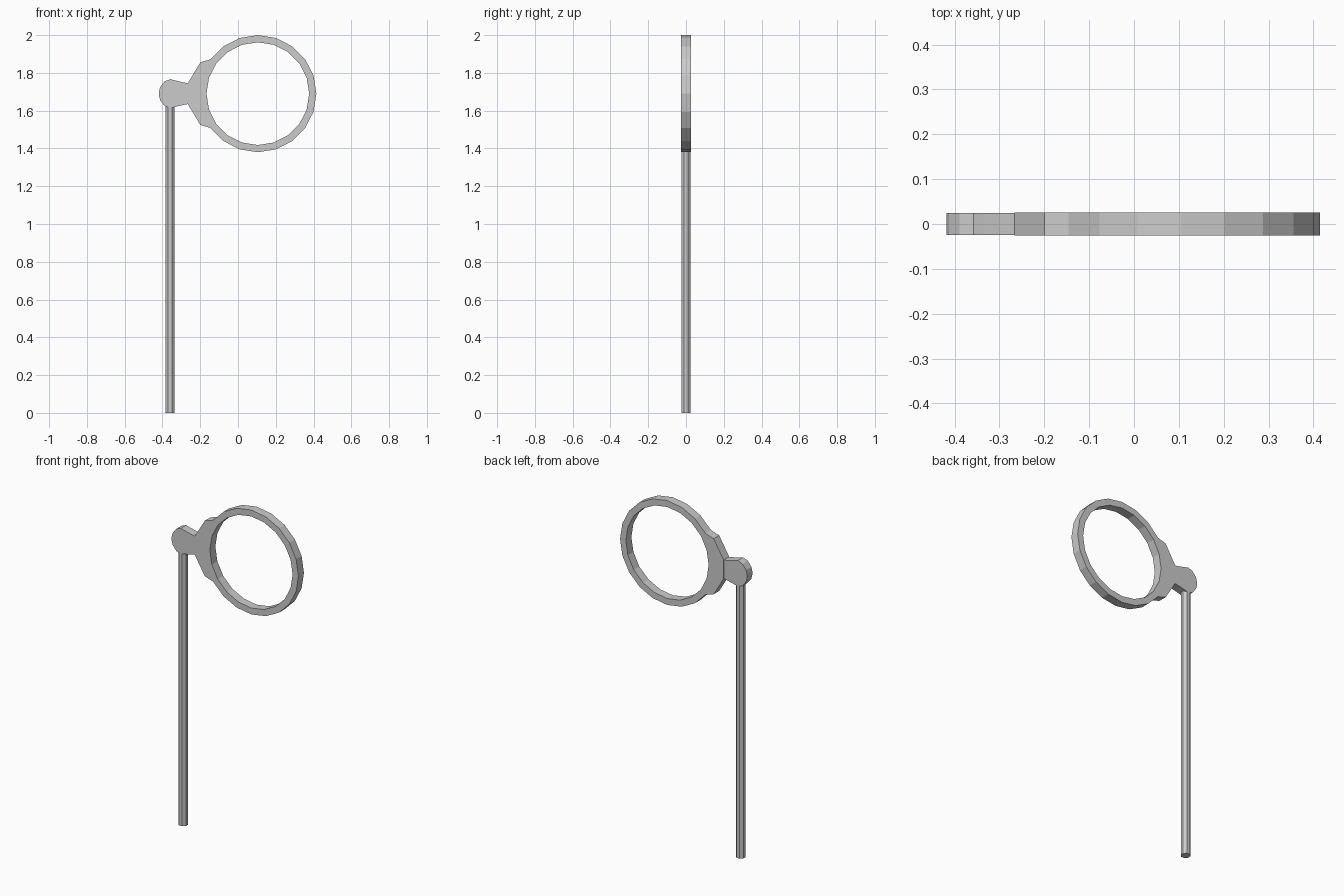
import bpy, bmesh, math

if "Cube" in bpy.data.objects:
    bpy.data.objects.remove(bpy.data.objects["Cube"])

CX, CZ = 0.105, 1.69      # ring centre
R_OUT, R_IN = 0.31, 0.272
SIDES = 20


def ring_point(r, i):
    a = 2 * math.pi * i / SIDES
    return (CX + r * math.cos(a), CZ + r * math.sin(a))


def plate(name, polygons, half):
    """Flat plate in the xz plane made of adjoining polygons, extruded along y."""
    bm = bmesh.new()
    faces = [bm.faces.new([bm.verts.new((x, -half, z)) for x, z in p]) for p in polygons]
    bmesh.ops.remove_doubles(bm, verts=bm.verts[:], dist=1e-5)
    ext = bmesh.ops.extrude_face_region(bm, geom=bm.faces[:], use_keep_orig=True)
    moved = [g for g in ext["geom"] if isinstance(g, bmesh.types.BMVert)]
    bmesh.ops.translate(bm, verts=moved, vec=(0, 2 * half, 0))
    bmesh.ops.recalc_face_normals(bm, faces=bm.faces[:])
    mesh = bpy.data.meshes.new(name)
    bm.to_mesh(mesh)
    bm.free()
    obj = bpy.data.objects.new(name, mesh)
    bpy.context.collection.objects.link(obj)
    return obj


def mirrored(upper):
    """Close an upper outline with its mirror image below the ring centre line."""
    pts = [(x, CZ + h) for x, h in upper]
    return pts + [(x, CZ - h) for x, h in reversed(upper)]


# Ring with the flared bracket on its left side
quads = [[ring_point(R_OUT, i), ring_point(R_OUT, i + 1),
          ring_point(R_IN, i + 1), ring_point(R_IN, i)] for i in range(-8, 8)]
flare_top = [ring_point(R_OUT, 8), (-0.20, CZ + 0.165)]
flare_low = [(-0.20, CZ - 0.165), ring_point(R_OUT, 12)]
inner_arc = [ring_point(R_IN, i) for i in range(12, 7, -1)]
flare = flare_top + flare_low + inner_arc
neck = mirrored([(-0.20, 0.165), (-0.266, 0.055)])
neck = [neck[0], neck[1], neck[2], neck[3]]
plate("ring_head", quads + [flare, neck], 0.026)

# Rounded knob and neck joining the ring to the pole
plate("knob", [mirrored([(-0.418, 0.012), (-0.412, 0.035), (-0.389, 0.065),
                         (-0.358, 0.077), (-0.333, 0.070), (-0.30, 0.062),
                         (-0.265, 0.055)])], 0.025)

# Eight-sided pole
bpy.ops.mesh.primitive_cylinder_add(vertices=8, radius=0.027, depth=1.63,
                                    location=(-0.36, 0, 0.815),
                                    rotation=(0, 0, math.pi / 8))
bpy.context.object.name = "pole"
